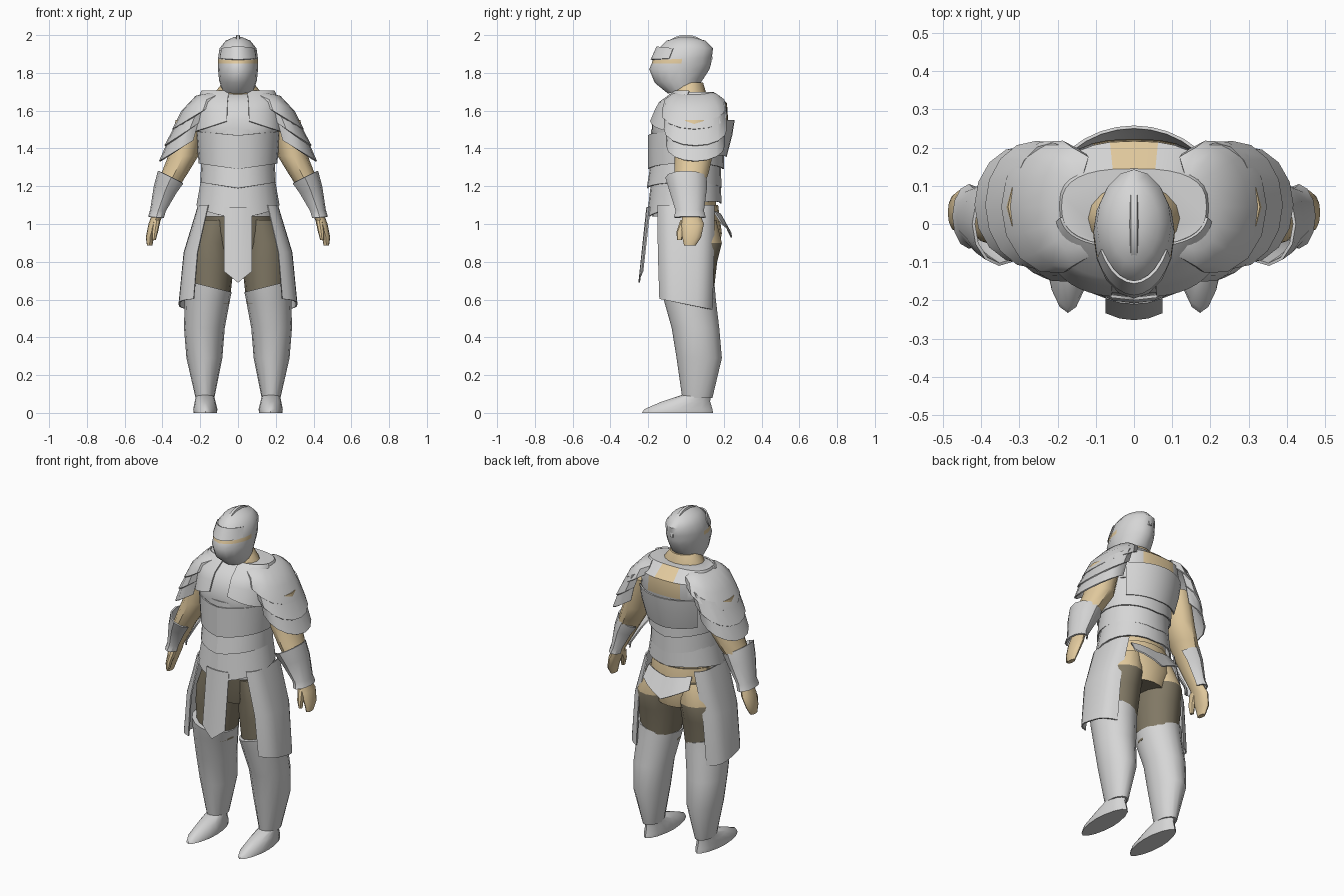
import bpy, bmesh, math
from math import sin, cos, radians

cube = bpy.data.objects.get("Cube")
if cube:
    bpy.data.objects.remove(cube, do_unlink=True)


def material(name, red, green, blue):
    m = bpy.data.materials.new(name)
    m.use_nodes = True
    m.diffuse_color = (red, green, blue, 1)
    m.node_tree.nodes["Principled BSDF"].inputs["Base Color"].default_value = m.diffuse_color
    return m


STEEL = material("steel", .67, .67, .67)
SKIN = material("skin", .76, .59, .34)
CLOTH = material("dark cloth", .22, .19, .13)


def finish(name, bm, mats, rule=None, mirror=False, thick=0, crease=38):
    """Shade, colour and link a mesh, with optional mirror and thickness."""
    bm.normal_update()
    for f in bm.faces:
        f.smooth = True
        if rule and rule(f.calc_center_median(), f.normal):
            f.material_index = 1
    for e in bm.edges:
        e.smooth = len(e.link_faces) == 2 and e.calc_face_angle() < radians(crease)
    mesh = bpy.data.meshes.new(name)
    bm.to_mesh(mesh)
    bm.free()
    for m in mats:
        mesh.materials.append(m)
    ob = bpy.data.objects.new(name, mesh)
    bpy.context.collection.objects.link(ob)
    if mirror:
        ob.modifiers.new("Mirror", "MIRROR")
    if thick:
        solid = ob.modifiers.new("Solidify", "SOLIDIFY")
        solid.thickness = thick
        solid.offset = -1


def ring(z, wide, deep, x=0, y=0, lean=0, pitch=0, dip=0):
    """An oval section: lean tilts it along x, pitch along y, dip makes a V at front and back."""
    def point(angle, power):
        c, s = cos(angle), sin(angle)
        dx = wide * math.copysign(abs(c) ** power, c)
        dy = deep * math.copysign(abs(s) ** power, s)
        return x + dx, y + dy, z + lean * dx + pitch * dy - dip * (1 - abs(c))
    return point


def loft(name, *rings, mats, sides=16, arc=None, power=1, **options):
    """Skin the sections, lowest first. An arc in degrees gives an open plate."""
    bm = bmesh.new()
    start, end = arc or (-90, 270)
    count = sides + 1 if arc else sides
    angles = [radians(start + (end - start) * i / sides) for i in range(count)]
    rows = [[bm.verts.new(point(a, power)) for a in angles] for point in rings]
    for low, high in zip(rows, rows[1:]):
        for i in range(sides):
            j = (i + 1) % count
            bm.faces.new((low[i], low[j], high[j], high[i]))
    if not arc:
        bm.faces.new(rows[0][::-1])
        bm.faces.new(rows[-1])
    finish(name, bm, mats, **options)


def plate(name, *rings, sides=10, arc=(-90, 270), **options):
    loft(name, *rings, mats=[STEEL], sides=sides, arc=arc, thick=.008, **options)


# Helmet with eye slit and brow plate
loft("helmet",
     ring(z=1.71, wide=.085, deep=.08, y=-.015, pitch=.25),
     ring(z=1.76, wide=.1, deep=.13, y=-.035, pitch=.1),
     ring(z=1.82, wide=.106, deep=.16, y=-.035),
     ring(z=1.85, wide=.107, deep=.157, y=-.024),
     ring(z=1.875, wide=.106, deep=.157, y=-.02, pitch=.05),
     ring(z=1.93, wide=.098, deep=.143),
     ring(z=1.97, wide=.066, deep=.104),
     ring(z=1.99, wide=.02, deep=.035),
     mats=[STEEL, SKIN], power=1.06, crease=45,
     rule=lambda c, n: 1.85 < c.z < 1.875 and c.y < -.04)
plate("brow_plate",
      ring(z=1.88, wide=.107, deep=.163, y=-.024, pitch=.05),
      ring(z=1.925, wide=.097, deep=.146, y=-.01, pitch=-.1),
      arc=(-155, -25), power=1.06)

# Crest swept over the helmet
bm = bmesh.new()
crest = []
for i in range(16):
    a = radians(5 + 10 * i)
    crest.append([bm.verts.new((x, k * cos(a), 1.86 + k * sin(a)))
                  for x, k in ((-.014, .12), (-.008, .142), (.008, .142), (.014, .12))])
for p, q in zip(crest, crest[1:]):
    for i in range(4):
        j = (i + 1) % 4
        bm.faces.new((p[i], p[j], q[j], q[i]))
bm.faces.new(crest[0][::-1])
bm.faces.new(crest[-1])
bmesh.ops.recalc_face_normals(bm, faces=bm.faces)
finish("helmet_crest", bm, [STEEL])

# Neck, trunk and boxy shoulder yoke
loft("neck",
     ring(z=1.62, wide=.13, deep=.1, y=.02),
     ring(z=1.7, wide=.12, deep=.09, y=.015),
     ring(z=1.75, wide=.08, deep=.075, y=.015), mats=[SKIN])
loft("trunk",
     ring(z=1.04, wide=.2, deep=.17, y=-.01),
     ring(z=1.13, wide=.19, deep=.17, y=-.01),
     ring(z=1.3, wide=.18, deep=.17, y=-.01),
     ring(z=1.42, wide=.205, deep=.187),
     ring(z=1.5, wide=.215, deep=.195, y=.01), mats=[STEEL, SKIN], sides=24,
     rule=lambda c, n: (c.y > .05 and c.z < 1.13) or (abs(n.x) > .8 and c.z > 1.3))
loft("yoke",
     ring(z=1.48, wide=.205, deep=.188, y=.01),
     ring(z=1.55, wide=.225, deep=.203, y=.02),
     ring(z=1.64, wide=.215, deep=.177, y=.04),
     ring(z=1.7, wide=.19, deep=.1, y=.045), mats=[STEEL, SKIN], sides=32, power=.75,
     rule=lambda c, n: c.y > .1 and 1.55 < c.z < 1.7 and abs(c.x) < (.1 if c.z < 1.64 else .045))

# Overlapping waist and chest bands
for name, bottom, top, flare, pitch in (("belt_band", 1.1, 1.25, .22, .2),
                                        ("waist_band", 1.22, 1.36, .2, 0)):
    plate(name,
          ring(z=bottom, wide=flare, deep=.198, y=-.01, pitch=pitch, dip=.03),
          ring(z=top, wide=.193, deep=.184, dip=.02), sides=24)
plate("chest_band",
      ring(z=1.32, wide=.208, deep=.2, dip=.03),
      ring(z=1.49, wide=.223, deep=.2, dip=.02), sides=24)

# Breast covers and back plate
plate("breast_covers",
      ring(z=1.565, wide=.238, deep=.212, y=.02, lean=-.33),
      ring(z=1.61, wide=.232, deep=.197, y=.03, lean=-.1),
      ring(z=1.645, wide=.224, deep=.185, y=.04),
      ring(z=1.706, wide=.196, deep=.106, y=.045),
      arc=(-81, -10), power=.75, mirror=True)
plate("back_plate",
      ring(z=1.37, wide=.22, deep=.205, y=.01, dip=.015),
      ring(z=1.47, wide=.24, deep=.225, y=.02),
      ring(z=1.55, wide=.25, deep=.238, y=.02), arc=(38, 142))

# Layered shoulder plates
plate("lower_pauldrons",
      ring(z=1.41, wide=.128, deep=.155, x=.29, y=.05, lean=-.6),
      ring(z=1.54, wide=.11, deep=.16, x=.25, y=.05, lean=-.65), arc=(-115, 115), mirror=True)
plate("middle_pauldrons",
      ring(z=1.5, wide=.13, deep=.168, x=.26, y=.05, lean=-.65),
      ring(z=1.61, wide=.105, deep=.163, x=.215, y=.05, lean=-.6), arc=(-115, 115), mirror=True)
plate("upper_pauldrons",
      ring(z=1.585, wide=.138, deep=.176, x=.21, y=.045, lean=-.6),
      ring(z=1.65, wide=.115, deep=.16, x=.185, y=.045, lean=-.45),
      ring(z=1.69, wide=.06, deep=.115, x=.165, y=.045, lean=-.2),
      ring(z=1.695, wide=.015, deep=.06, x=.15, y=.045), arc=(-125, 125), mirror=True)

# Arms, hands and vambraces
loft("arms",
     ring(z=.885, wide=.014, deep=.03, x=.468, y=.02),
     ring(z=.93, wide=.022, deep=.05, x=.466, y=.03),
     ring(z=1, wide=.028, deep=.06, x=.446, y=.035),
     ring(z=1.04, wide=.03, deep=.05, x=.43, y=.03),
     ring(z=1.2, wide=.06, deep=.075, x=.37, y=.02),
     ring(z=1.27, wide=.07, deep=.09, x=.335, y=.03),
     ring(z=1.36, wide=.08, deep=.1, x=.29, y=.04),
     ring(z=1.55, wide=.08, deep=.1, x=.25, y=.045), mats=[SKIN], sides=12, mirror=True)
loft("thumbs",
     ring(z=.915, wide=.01, deep=.013, x=.445, y=-.035),
     ring(z=.96, wide=.017, deep=.02, x=.44, y=-.03),
     ring(z=1.02, wide=.02, deep=.03, x=.43), mats=[SKIN], sides=8, mirror=True)
plate("vambraces",
      ring(z=1.035, wide=.046, deep=.085, x=.43, y=.02, lean=.1),
      ring(z=1.07, wide=.045, deep=.075, x=.42, y=.02, lean=.1),
      ring(z=1.18, wide=.066, deep=.1, x=.38, y=.01, lean=.3),
      ring(z=1.245, wide=.074, deep=.11, x=.35, lean=.5), arc=(-145, 145), mirror=True)


# Hips and thighs, bare at the upper back
def bare_seat(c, n):
    return c.y > .09 and c.z > .88


loft("hips",
     ring(z=.86, wide=.15, deep=.14, y=.03),
     ring(z=.95, wide=.2, deep=.16, y=.03),
     ring(z=1.1, wide=.19, deep=.16, y=.01), mats=[CLOTH, SKIN], sides=20, rule=bare_seat)
loft("thighs",
     ring(z=.58, wide=.105, deep=.12, x=.15, y=.02),
     ring(z=.8, wide=.125, deep=.14, x=.145, y=.025),
     ring(z=.9, wide=.12, deep=.155, x=.14, y=.035),
     ring(z=1.02, wide=.1, deep=.14, x=.11, y=.02), mats=[CLOTH, SKIN], mirror=True, rule=bare_seat)

# Hanging skirt plates
plate("front_tasset",
      ring(z=.85, wide=.2, deep=.252, dip=.16),
      ring(z=1.09, wide=.2, deep=.21), sides=4, arc=(-112, -68))
plate("back_tasset",
      ring(z=1.05, wide=.25, deep=.245, dip=.12),
      ring(z=1.085, wide=.235, deep=.19, dip=.04), sides=6, arc=(52, 128))
plate("side_tassets",
      ring(z=.575, wide=.315, deep=.163, pitch=-.2),
      ring(z=.85, wide=.288, deep=.172),
      ring(z=1.1, wide=.212, deep=.175), arc=(-52, 52), power=.6, mirror=True)

# Greaves and pointed shoes
loft("greaves",
     ring(z=.08, wide=.05, deep=.08, x=.175, y=.06),
     ring(z=.29, wide=.095, deep=.12, x=.178, y=.07),
     ring(z=.45, wide=.108, deep=.126, x=.178, y=.05),
     ring(z=.6, wide=.12, deep=.138, x=.162, y=.02),
     ring(z=.67, wide=.124, deep=.142, x=.158, y=.01, lean=.25), mats=[STEEL], mirror=True)
loft("shoes",
     ring(z=0, wide=.062, deep=.188, x=.173, y=-.045),
     ring(z=.02, wide=.064, deep=.18, x=.173, y=-.04),
     ring(z=.06, wide=.055, deep=.128, x=.174),
     ring(z=.095, wide=.047, deep=.076, x=.175, y=.055), mats=[STEEL], power=1.1, mirror=True)
